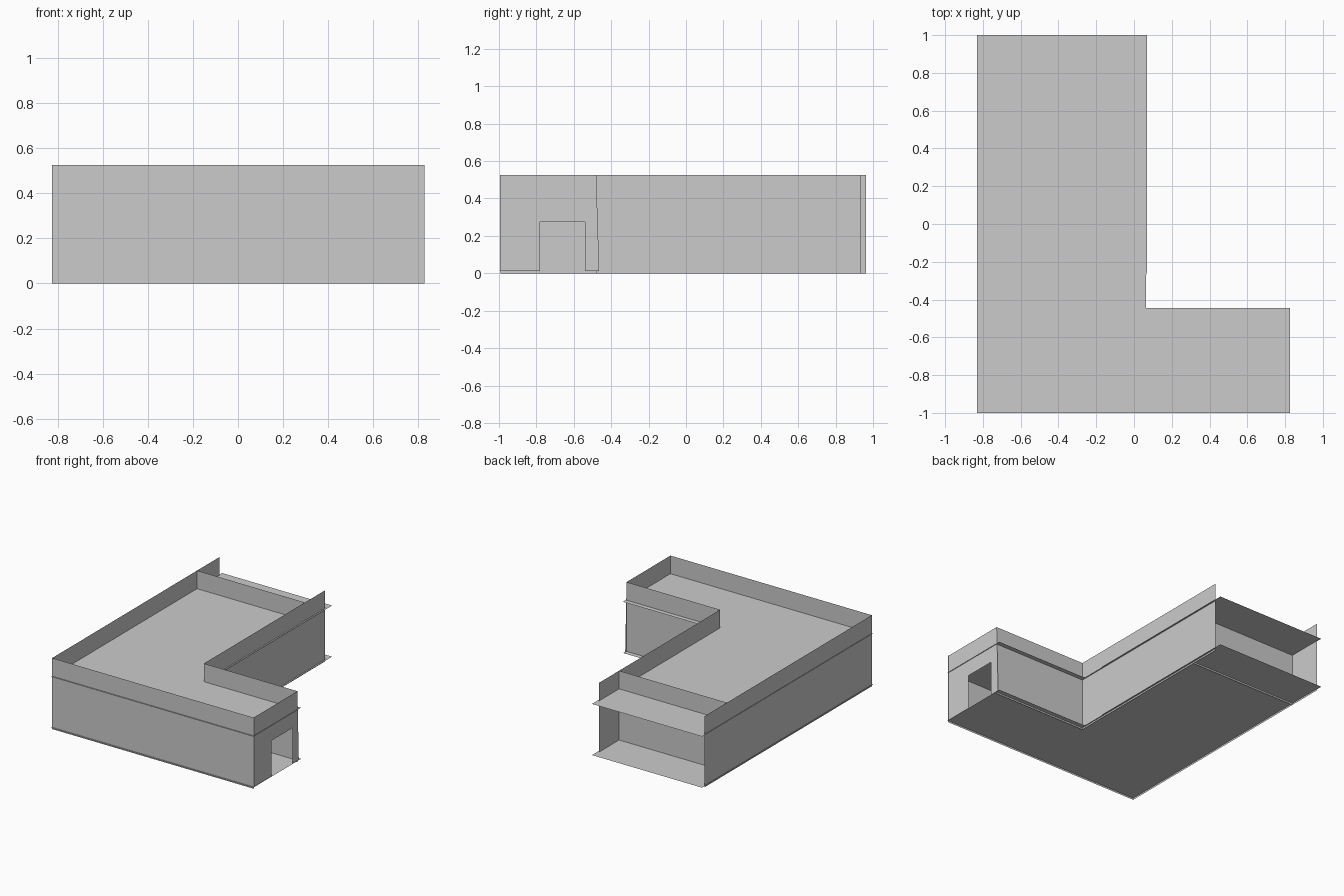
import bpy

if "Cube" in bpy.data.objects:
    bpy.data.objects.remove(bpy.data.objects["Cube"])

TOP = 0.525                      # parapet height
LEFT, RIGHT, INNER = -0.825, 0.822, 0.057
FRONT, STEP, BACK = -0.992, -0.48, 0.70


def sheet(name, points):
    """One flat polygon panel."""
    mesh = bpy.data.meshes.new(name)
    mesh.from_pydata(points, [], [range(len(points))])
    mesh.update()
    obj = bpy.data.objects.new(name, mesh)
    bpy.context.collection.objects.link(obj)
    return obj


def wall(name, a, b):
    """Upright panel between two plan points, from the ground to the parapet."""
    sheet(name, [(*a, 0), (*b, 0), (*b, TOP), (*a, TOP)])


# L-shaped floor and roof, slightly larger than the walls
plan = [(-0.83, -1), (0.827, -1), (0.827, -0.445), (0.064, -0.445),
        (0.064, -0.27), (0.069, -0.25), (0.069, 1), (-0.83, 1)]
for name, z in (("floor", 0.013), ("roof", 0.391)):
    sheet(name, [(x, y, z) for x, y in plan])

# Plain walls; the side walls run on past the recessed back wall
wall("front_wall", (LEFT, FRONT), (RIGHT + 0.004, FRONT))
wall("left_wall", (LEFT, 0.963), (LEFT, FRONT))
wall("back_wall", (INNER, BACK), (LEFT, BACK))
wall("inner_side_wall", (INNER, STEP), (INNER, 0.936))
wall("inner_step_wall", (RIGHT, STEP), (INNER, STEP))

# End wall with a doorway
profile = [(-0.995, 0.013), (-0.78, 0.013), (-0.78, 0.275), (-0.54, 0.275),
           (-0.54, 0.013), (-0.464, 0.013), (-0.48, TOP), (-0.995, TOP)]
sheet("doorway_wall", [(RIGHT, y, z) for y, z in profile])
